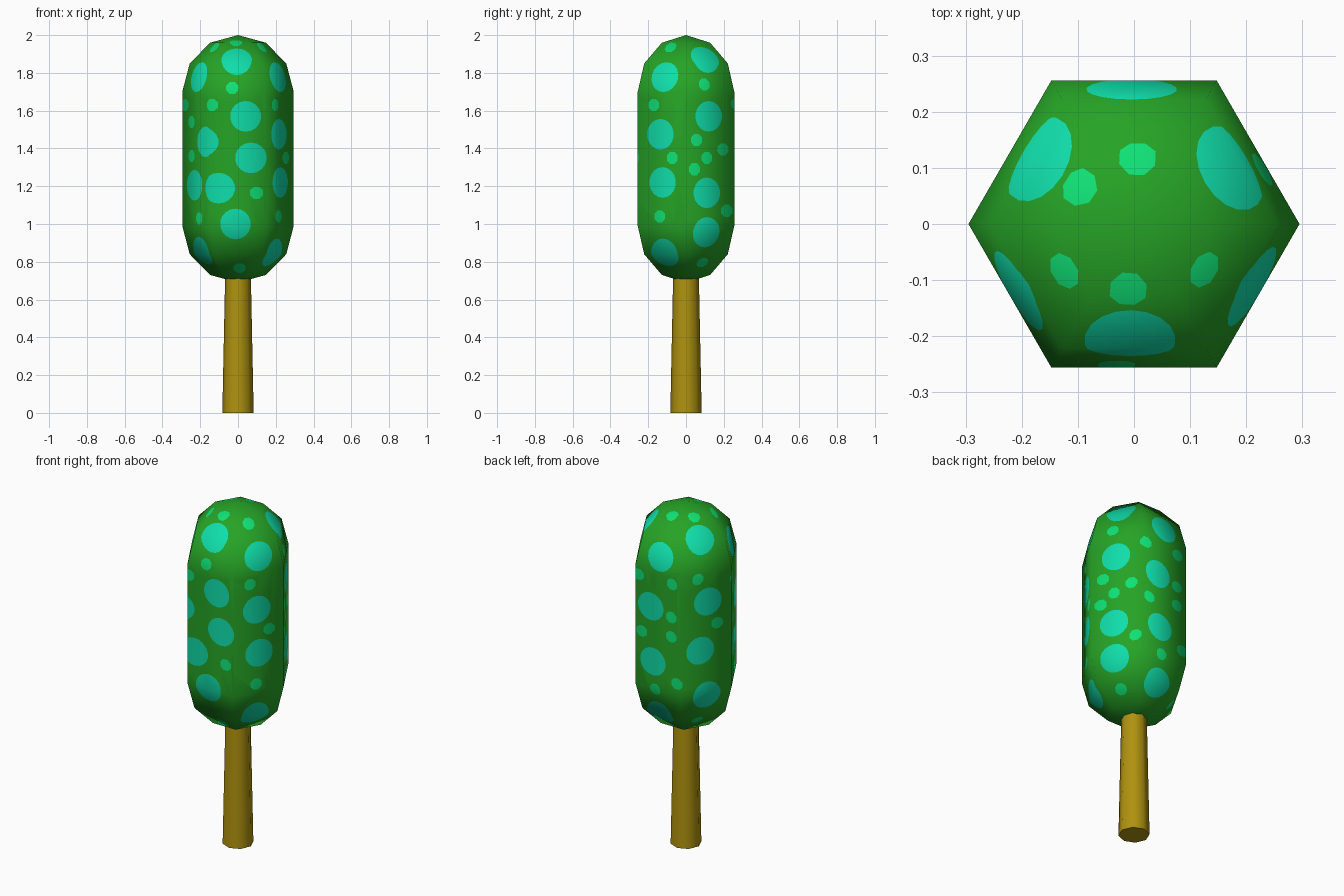
import bpy, bmesh
from math import radians, cos, sin, sqrt
from mathutils import Vector

if "Cube" in bpy.data.objects:
    bpy.data.objects.remove(bpy.data.objects["Cube"])

R = 0.295                    # crown corner radius
CAP = 0.30                   # height of each rounded end
Z_LOW, Z_HIGH = 0.99, 1.70   # straight part of the crown


def material(name, rgb):
    m = bpy.data.materials.new(name)
    m.diffuse_color = (*rgb, 1)
    m.use_nodes = True
    m.node_tree.nodes["Principled BSDF"].inputs["Base Color"].default_value = m.diffuse_color
    return m


leaf = material("leaf green", (0.019, 0.37, 0.019))
cyan = material("turquoise", (0.005, 0.73, 0.40))
mint = material("bright green", (0.005, 0.76, 0.18))
bark = material("bark ochre", (0.43, 0.29, 0.005))


def add_object(name, bm, mats):
    me = bpy.data.meshes.new(name)
    bm.to_mesh(me)
    bm.free()
    ob = bpy.data.objects.new(name, me)
    bpy.context.collection.objects.link(ob)
    for m in mats:
        me.materials.append(m)
    return ob


def loft(bm, rings, sides):
    """Stack of regular polygons (radius, z); radius 0 gives a point."""
    prev = None
    for r, z in rings:
        n = sides if r else 1
        ring = [bm.verts.new((r * cos(radians(360 * i / sides)),
                              r * sin(radians(360 * i / sides)), z)) for i in range(n)]
        if prev:
            for i in range(sides):
                j = (i + 1) % sides
                quad = [prev[i % len(prev)], prev[j % len(prev)],
                        ring[j % n], ring[i % n]]
                bm.faces.new(list(dict.fromkeys(quad)))
        prev = ring
    for f in bm.faces:
        f.smooth = True


def cut_spot(bm, theta, z, radius, mat, sides):
    """Clip a round patch out of the crown skin and recolour it."""
    face = 60 * round((theta - 30) / 60) + 30
    tilt = 0.0
    if z > Z_HIGH:
        tilt = (z - Z_HIGH) / CAP
    elif z < Z_LOW:
        tilt = (z - Z_LOW) / CAP
    flat = sqrt(1 - tilt * tilt)
    out = Vector((cos(radians(theta)), sin(radians(theta)), 0))
    dist = R * cos(radians(30)) / cos(radians(theta - face)) * flat
    centre = out * dist + Vector((0, 0, z))
    axis = out * flat + Vector((0, 0, tilt))
    u = Vector((0, 0, 1)).cross(out)
    v = axis.cross(u)
    planes = []
    for i in range(sides):
        a = radians(360 * i * 5 / sides)   # stepping by 5 narrows the region early
        m = u * cos(a) + v * sin(a)
        planes.append((centre + m * radius, m))
    bm.normal_update()
    region = [f for f in bm.faces if f.normal.dot(axis) > 0.3 and
              all(any((w.co - p).dot(m) < 0 for w in f.verts) for p, m in planes)]
    for p, m in planes:
        geom = set(region)
        for f in region:
            geom.update(f.edges)
            geom.update(f.verts)
        res = bmesh.ops.bisect_plane(bm, geom=list(geom), dist=1e-5,
                                     plane_co=p, plane_no=m)
        region = [f for f in res["geom"] if isinstance(f, bmesh.types.BMFace)
                  and (f.calc_center_median() - p).dot(m) < 0]
    for f in region:
        f.material_index = mat


# Spots as (direction in degrees, height)
large = [(-92, 1.87), (-81, 1.57), (-75, 1.35), (-112, 1.19), (-93, 1.0),
         (-150, 1.78), (-129, 1.435), (-154, 1.205), (-150, 0.85),
         (-28, 1.78), (-32, 1.475), (-29, 1.22), (-31, 0.84),
         (30, 1.88), (28, 1.57), (25.5, 1.165), (25.5, 0.955),
         (91, 1.77), (79, 1.47), (82, 1.15), (85, 0.83),
         (146, 1.87), (152, 1.52), (142, 1.24), (151, 0.97)]
small = [(-97, 1.72), (-119, 1.63), (-69, 1.165), (-87, 0.76),
         (87, 1.965), (146, 1.965), (-146, 1.94), (-95, 1.965), (-33, 1.94),
         (-175, 1.63), (-161, 1.54), (-161, 1.36), (-143, 1.03),
         (-41, 1.63), (-16, 1.35), (-33, 1.04),
         (23, 1.74), (12, 1.445), (25.5, 1.35), (47, 1.395), (9.5, 1.29),
         (51.6, 1.07), (28, 0.79),
         (109, 1.635), (63, 1.637), (108, 1.44), (67, 1.31), (108, 1.326),
         (85, 0.99), (115, 1.06),
         (139, 1.66), (164, 1.385), (143, 0.80)]

# Crown: six-sided capsule
bm = bmesh.new()
rings = [(R * cos(radians(a)) if a < 90 else 0, Z_LOW - CAP * sin(radians(a)))
         for a in (90, 60, 30, 0)]
rings += [(R * cos(radians(a)) if a < 90 else 0, Z_HIGH + CAP * sin(radians(a)))
          for a in (0, 30, 60, 90)]
loft(bm, rings, 6)
for t, z in large:
    cut_spot(bm, t, z, 0.08, 1, 18)
for t, z in small:
    cut_spot(bm, t, z, 0.032, 2, 8)
crown = add_object("tree_crown", bm, [leaf, cyan, mint])

# Rounded capsule shading over the cut faces
normals = []
for v in crown.data.vertices:
    core = Vector((0, 0, min(max(v.co.z, Z_LOW + 0.04), Z_HIGH - 0.04)))
    normals.append((v.co - core).normalized())
crown.data.normals_split_custom_set_from_vertices(normals)

# Trunk: tapered eight-sided post
bm = bmesh.new()
loft(bm, [(0, 0), (0.083, 0), (0.067, 0.78), (0, 0.78)], 8)
bmesh.ops.recalc_face_normals(bm, faces=bm.faces[:])
trunk = add_object("tree_trunk", bm, [bark])
bpy.context.view_layer.objects.active = trunk
trunk.select_set(True)
bpy.ops.object.shade_smooth_by_angle(angle=radians(50))
